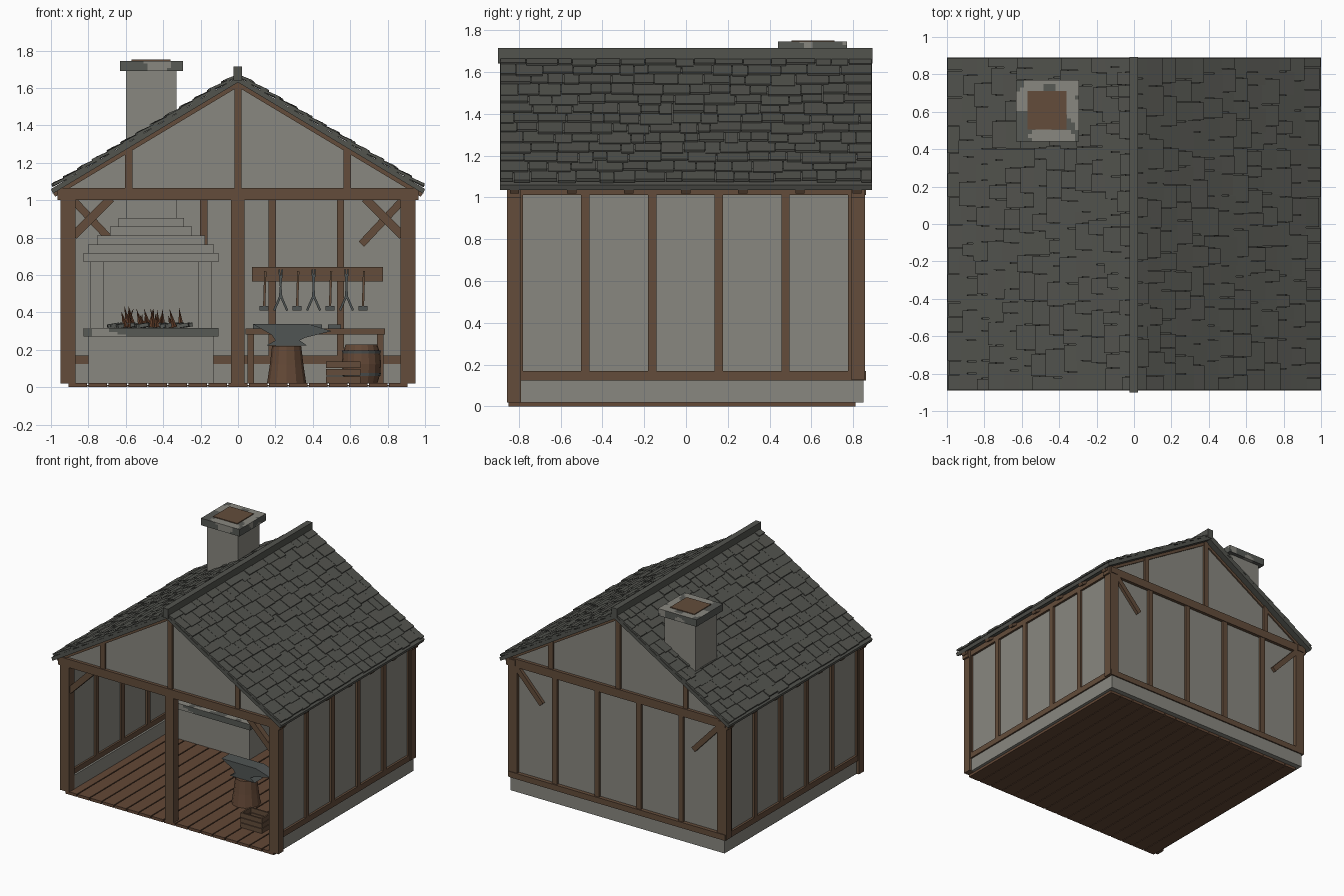
import bpy, bmesh, math, random
from mathutils import Vector, Matrix, noise

random.seed(4)
if "Cube" in bpy.data.objects:
    bpy.data.objects.remove(bpy.data.objects["Cube"])


def material(name, r, g, b):
    m = bpy.data.materials.new(name)
    m.use_nodes = True
    m.diffuse_color = (r, g, b, 1)
    m.node_tree.nodes["Principled BSDF"].inputs["Base Color"].default_value = (r, g, b, 1)
    return m


PLASTER = material("plaster grey", .25, .245, .215)
TIMBER = material("timber brown", .125, .073, .043)
FLOOR = material("floor brown", .125, .065, .037)
SLATE = material("roof slate", .085, .087, .076)
STONE = material("dark stone", .095, .1, .09)
IRON = material("iron", .08, .09, .088)
EMBER = material("ember brown", .14, .055, .025)


def finish(name, bm, *mats):
    bmesh.ops.recalc_face_normals(bm, faces=bm.faces)
    mesh = bpy.data.meshes.new(name)
    bm.to_mesh(mesh)
    bm.free()
    for m in mats:
        mesh.materials.append(m)
    ob = bpy.data.objects.new(name, mesh)
    bpy.context.collection.objects.link(ob)
    return ob


def box(bm, x0, x1, y0, y1, z0, z1):
    mat = Matrix.Translation(((x0 + x1) / 2, (y0 + y1) / 2, (z0 + z1) / 2))
    mat = mat @ Matrix.Diagonal((x1 - x0, y1 - y0, z1 - z0, 1))
    bmesh.ops.create_cube(bm, size=1, matrix=mat)


def bar(bm, p, q, width, height):
    """Box whose long axis runs from p to q."""
    p, q = Vector(p), Vector(q)
    d = q - p
    mat = Matrix.Translation((p + q) / 2) @ d.to_track_quat('X', 'Z').to_matrix().to_4x4()
    bmesh.ops.create_cube(bm, size=1, matrix=mat @ Matrix.Diagonal((d.length, width, height, 1)))


def boxes(name, mat, *items):
    bm = bmesh.new()
    for b in items:
        box(bm, *b)
    return finish(name, bm, mat)


def extrude_xz(name, points, y0, y1, mat):
    bm = bmesh.new()
    face = bm.faces.new([bm.verts.new((x, y0, z)) for x, z in points])
    ext = bmesh.ops.extrude_face_region(bm, geom=[face])
    bmesh.ops.translate(bm, vec=(0, y1 - y0, 0),
                        verts=[v for v in ext["geom"] if isinstance(v, bmesh.types.BMVert)])
    return finish(name, bm, mat)


def lathe(name, profile, x, y, mat, n=16):
    bm = bmesh.new()
    rings = [[bm.verts.new((x + r * math.cos(math.tau * i / n), y + r * math.sin(math.tau * i / n), z))
              for i in range(n)] for r, z in profile]
    for a, b in zip(rings, rings[1:]):
        for i in range(n):
            bm.faces.new((a[i - 1], a[i], b[i], b[i - 1]))
    bm.faces.new(rings[0])
    bm.faces.new(rings[-1])
    return finish(name, bm, mat)


def mottled(name, *bounds):
    """Stone slab with irregular light and dark patches."""
    bm = bmesh.new()
    box(bm, *bounds)
    bmesh.ops.subdivide_edges(bm, edges=bm.edges[:], cuts=15, use_grid_fill=True)
    bm.normal_update()
    for f in bm.faces:
        limit = -.22 if f.normal.z > .5 else .15
        f.material_index = int(noise.noise(f.calc_center_median() * 9) > limit)
    return finish(name, bm, STONE, PLASTER)


def roof_z(x, apex=1.66):
    return apex - .6 * abs(x)


# Floor planks
bm = bmesh.new()
pw = 1.82 / 17
for i in range(17):
    x = -.91 + i * pw
    box(bm, x + .004, x + pw - .004, -.85, .81, 0, .022)
box(bm, -.9, .9, -.84, .8, .004, .012)
finish("floor_planks", bm, FLOOR)

# Stone footing and plaster walls
boxes("wall_footing", PLASTER, (-.93, -.87, -.79, .85, .02, .13), (.87, .93, -.79, .85, .02, .13),
      (-.93, .93, .79, .85, .02, .13))
boxes("wall_panels", PLASTER, (-.925, -.9, -.82, .83, .13, 1.05), (.9, .925, -.82, .83, .13, 1.05),
      (-.91, .91, .805, .83, .13, 1.05))
for side, y in (("front", -.83), ("back", .81)):
    extrude_xz(side + "_gable", [(-.96, 1.05), (.96, 1.05), (0, 1.635)], y, y + .02, PLASTER)

# Timber frame
bm = bmesh.new()
for s in (-1, 1):
    a, b = sorted((s * .885, s * .942))
    for i in range(6):
        y = -.8 + i * .319
        box(bm, a, b, y - .02, y + .02, .13, 1.03)
    box(bm, a, b, -.82, .86, .125, .17)
    box(bm, a, b, -.85, .86, 1.012, 1.055)
    a, b = sorted((s * .87, s * .95))
    box(bm, a, b, -.855, -.79, .02, 1.03)
    box(bm, a, b, .79, .855, .13, 1.03)
    bar(bm, (s * .88, -.82, .81), (s * .68, -.82, 1.01), .045, .045)
    bar(bm, (s * .89, .825, 1.01), (s * .66, .825, .765), .06, .04)
for x in (-.55, -.182, .182, .548):
    box(bm, x - .02, x + .02, .785, .85, .13, 1.03)
box(bm, -.93, .93, .785, .86, .125, .17)
box(bm, -.038, .036, -.855, -.79, .02, 1.03)
for y in (-.855, .79):
    box(bm, -.965, .965, y, y + .065, 1, 1.065)
    for x in (-.585, 0, .585):
        box(bm, x - .02, x + .02, y + .008, y + .057, 1.06, roof_z(x, 1.635))
finish("timber_frame", bm, TIMBER)

# Rafters
bm = bmesh.new()
for i in range(7):
    y = -.82 + i * .273
    for s in (-1, 1):
        bar(bm, (s * .985, y, roof_z(.985, 1.622)), (0, y, 1.622), .045, .03)
finish("rafters", bm, TIMBER)

# Roof deck, ridge and overlapping shingles
extrude_xz("roof_deck", [(-1, 1.06), (0, 1.66), (1, 1.06), (.99, 1.035), (0, 1.63), (-.99, 1.035)],
           -.89, .89, SLATE)
boxes("roof_ridge", SLATE, (-.024, .022, -.9, .893, 1.64, 1.715))
bm = bmesh.new()
rows = 13
for s in (-1, 1):
    for r in range(rows):
        low = 1 - r / rows
        y = -.89
        while y < .89:
            w = random.uniform(.06, .16)
            end = y + w if y + w < .84 else .89
            jut = min(low + random.uniform(-.015, .012), .995)
            top = max(low - .11, 0)
            lift = random.uniform(.012, .021)
            mid = (y + end) / 2
            bar(bm, (s * jut, mid, roof_z(jut) + lift), (s * top, mid, roof_z(top) + .005),
                end - y - .004, .014)
            y = end
finish("roof_shingles", bm, SLATE)

# Hearth, stepped hood and chimney
boxes("hearth_base", PLASTER, (-.8, -.13, .33, .8, .02, .27))
mottled("hearth_slab", -.825, -.105, .3, .8, .27, .316)
boxes("hearth_walls", PLASTER, (-.79, -.72, .36, .8, .316, .67), (-.21, -.14, .36, .8, .316, .67),
      (-.72, -.21, .74, .8, .316, .67))
hood = [(.36, .3), (.338, .32), (.288, .36), (.22, .4), (.175, .44)]
boxes("hearth_hood", PLASTER, *[(-.465 - w, -.465 + w, y, .8, .67 + i * .047, .717 + i * .047)
                                for i, (w, y) in enumerate(hood)])
boxes("chimney", PLASTER, (-.6, -.33, .47, .74, .9, 1.7))
mottled("chimney_cap", -.63, -.295, .44, .77, 1.69, 1.745)
boxes("chimney_flue", TIMBER, (-.57, -.36, .505, .71, 1.742, 1.751))

# Coal bed and flames
bm = bmesh.new()
for i in range(36):
    x, y = random.uniform(-.68, -.27), random.uniform(.38, .62)
    bar(bm, (x - .03, y, .325), (x + .03, y + random.uniform(-.03, .03), .335), .03, .02)
finish("coals", bm, STONE)
bm = bmesh.new()
for i in range(22):
    h = random.uniform(.06, .12)
    tilt = Matrix.Rotation(random.uniform(-.4, .4), 4, 'Y')
    place = Matrix.Translation((random.uniform(-.62, -.28), random.uniform(.4, .6), .32))
    bmesh.ops.create_cone(bm, cap_ends=True, segments=4, radius1=.015, radius2=0, depth=h,
                          matrix=place @ tilt @ Matrix.Translation((0, 0, h / 2)))
finish("flames", bm, EMBER)

# Anvil on its stump
lathe("anvil_stump", [(.105, .02), (.09, .12), (.078, .22)], .26, -.27, FLOOR, 12)
anvil = [(.08, .337), (.38, .337), (.5, .3), (.36, .265), (.33, .25), (.37, .222),
         (.15, .222), (.2, .25), (.18, .28)]
extrude_xz("anvil", anvil, -.32, -.22, IRON)

# Workbench with loose tools
boxes("workbench", TIMBER, (.04, .785, .5, .79, .283, .313),
      *[(x, x + .035, y, y + .035, .02, .285) for x in (.05, .742) for y in (.51, .74)])
boxes("bench_tools", IRON, *[(x, x + .07, y, y + .03, .313, .335)
                             for x, y in ((.08, .55), (.2, .65), (.3, .56), (.38, .66), (.48, .58))])

# Tool rack on the back wall
boxes("tool_rack", TIMBER, (.075, .775, .765, .79, .565, .643))
handles, heads = bmesh.new(), bmesh.new()
for i in range(7):
    x, y = .14 + i * .088, .75
    if i % 2:
        for s in (-1, 1):
            bar(heads, (x + s * .008, y, .63), (x - s * .005, y, .48), .009, .009)
            bar(heads, (x, y, .49), (x + s * .035, y, .41), .012, .012)
    else:
        bar(handles, (x + .006, y, .62), (x, y, .43), .012, .012)
        box(heads, x - .024, x + .024, y - .012, y + .012, .41, .435)
finish("tool_handles", handles, TIMBER)
finish("tool_heads", heads, IRON)

# Barrel with hoops
bx, by = .66, -.2
lathe("barrel", [(.085, .02), (.1, .07), (.105, .125), (.1, .18), (.085, .228), (.075, .228), (.075, .215)],
      bx, by, FLOOR)
for i, z in enumerate((.06, .18)):
    lathe("barrel_hoop_" + str(i), [(.101, z), (.104, z + .015)], bx, by, IRON)

# Slatted crate
bm = bmesh.new()
for i in range(3):
    z = .022 + i * .04
    for y in (-.64, -.53):
        box(bm, .47, .655, y, y + .012, z, z + .036)
    for x in (.47, .643):
        box(bm, x, x + .012, -.64, -.52, z, z + .036)
box(bm, .475, .65, -.635, -.525, .022, .035)
finish("crate", bm, TIMBER)
